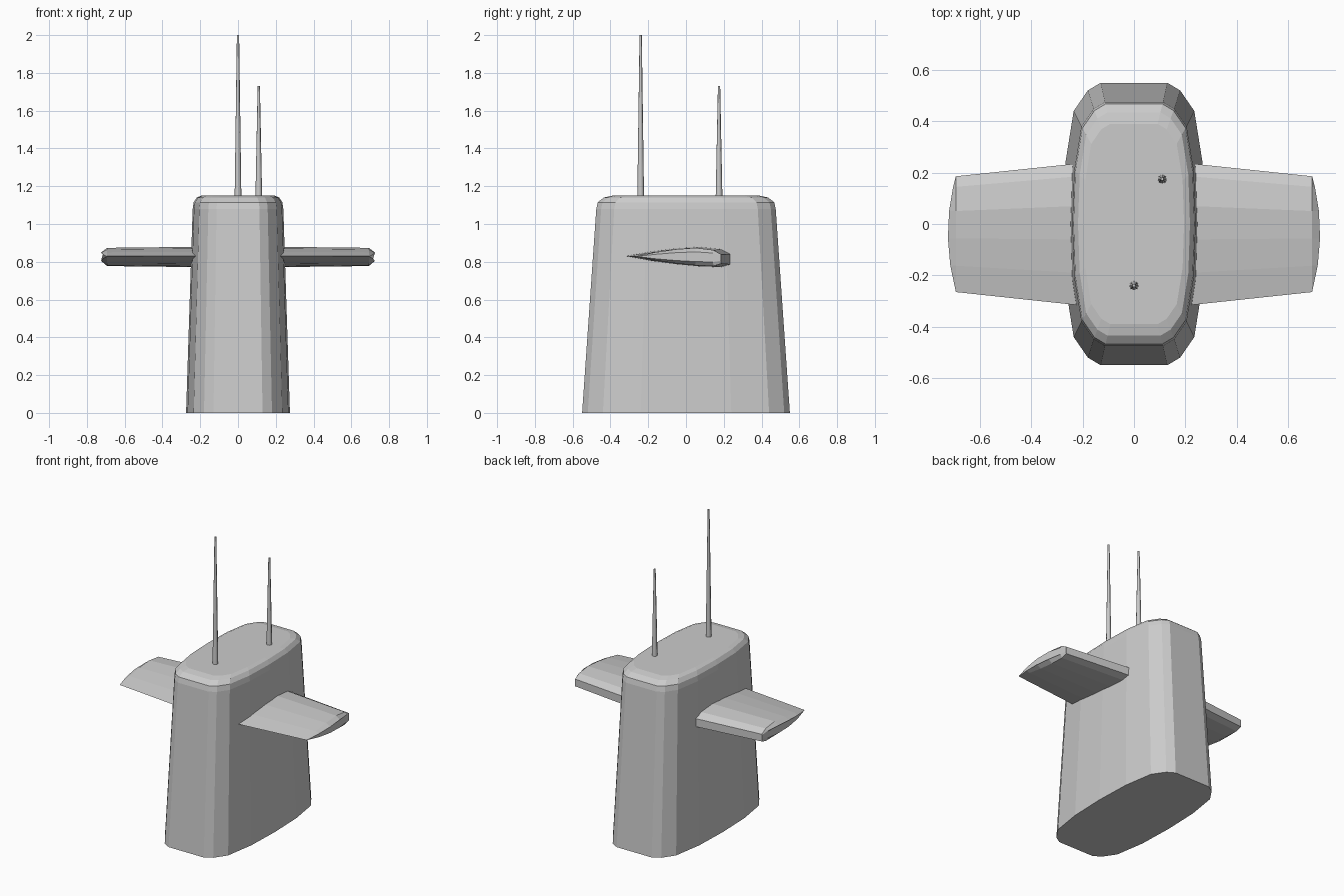
import bpy, bmesh, math

if "Cube" in bpy.data.objects:
    bpy.data.objects.remove(bpy.data.objects["Cube"])


def make_object(name, rings, smooth=None):
    """Loft a list of equal-length point rings and cap both ends."""
    bm = bmesh.new()
    loops = [[bm.verts.new(p) for p in ring] for ring in rings]
    n = len(loops[0])
    for a, b in zip(loops, loops[1:]):
        for i in range(n):
            j = (i + 1) % n
            bm.faces.new((a[i], a[j], b[j], b[i]))
    bm.faces.new(loops[0][::-1])
    bm.faces.new(loops[-1])
    bmesh.ops.recalc_face_normals(bm, faces=bm.faces)
    mesh = bpy.data.meshes.new(name)
    bm.to_mesh(mesh)
    bm.free()
    ob = bpy.data.objects.new(name, mesh)
    bpy.context.collection.objects.link(ob)
    if smooth:
        bpy.ops.object.select_all(action='DESELECT')
        ob.select_set(True)
        bpy.context.view_layer.objects.active = ob
        bpy.ops.object.shade_smooth_by_angle(angle=math.radians(smooth))
    return ob


# Tower: tapered rounded hull section with a softly rolled top edge
quarter = [(0.275, 0.0), (0.267, 0.24), (0.235, 0.44), (0.18, 0.52), (0.13, 0.55)]
outline = (quarter + [(-x, y) for x, y in quarter[::-1]]
           + [(-x, -y) for x, y in quarter[1:]]
           + [(x, -y) for x, y in quarter[:0:-1]])
levels = [(0.0, 0.275, 0.55), (1.08, 0.24, 0.475), (1.115, 0.235, 0.467),
          (1.14, 0.218, 0.435), (1.15, 0.195, 0.39)]
make_object("tower", [[(x * hx / 0.275, y * hy / 0.55, z) for x, y in outline]
                      for z, hx, hy in levels])

# Side planes: thin-nosed section with a blunt rear and a rounded tip
section = [(-0.315, 0.83), (-0.19, 0.853), (-0.06, 0.87), (0.07, 0.879),
           (0.185, 0.866), (0.235, 0.84), (0.235, 0.786), (0.185, 0.772),
           (0.07, 0.776), (-0.06, 0.788), (-0.19, 0.806)]
CY, CZ, HALF = -0.038, 0.826, 0.275


def plane_ring(x, sy, sz, bulge=0.0):
    ring = []
    for y, z in section:
        t = (y - CY) / HALF
        ring.append((x + bulge * max(0.0, 1 - t * t),
                     CY + (y - CY) * sy, CZ + (z - CZ) * sz))
    return ring


rings = [plane_ring(0.15, 1.03, 1.02), plane_ring(0.693, 0.82, 0.9),
         plane_ring(0.694, 0.815, 0.5, 0.031)]
for side, sign in (("right", 1), ("left", -1)):
    make_object(side + "_plane", [[(sign * x, y, z) for x, y, z in r] for r in rings])


# Masts: slender tapered poles on the tower roof
def mast(name, x, y, top):
    rings = [[(x + r * math.cos(i * math.pi / 4), y + r * math.sin(i * math.pi / 4), z)
              for i in range(8)] for z, r in ((1.13, 0.018), (top, 0.006))]
    make_object(name, rings, 50)


mast("front_mast", 0.0, -0.24, 2.0)
mast("rear_mast", 0.11, 0.175, 1.73)
